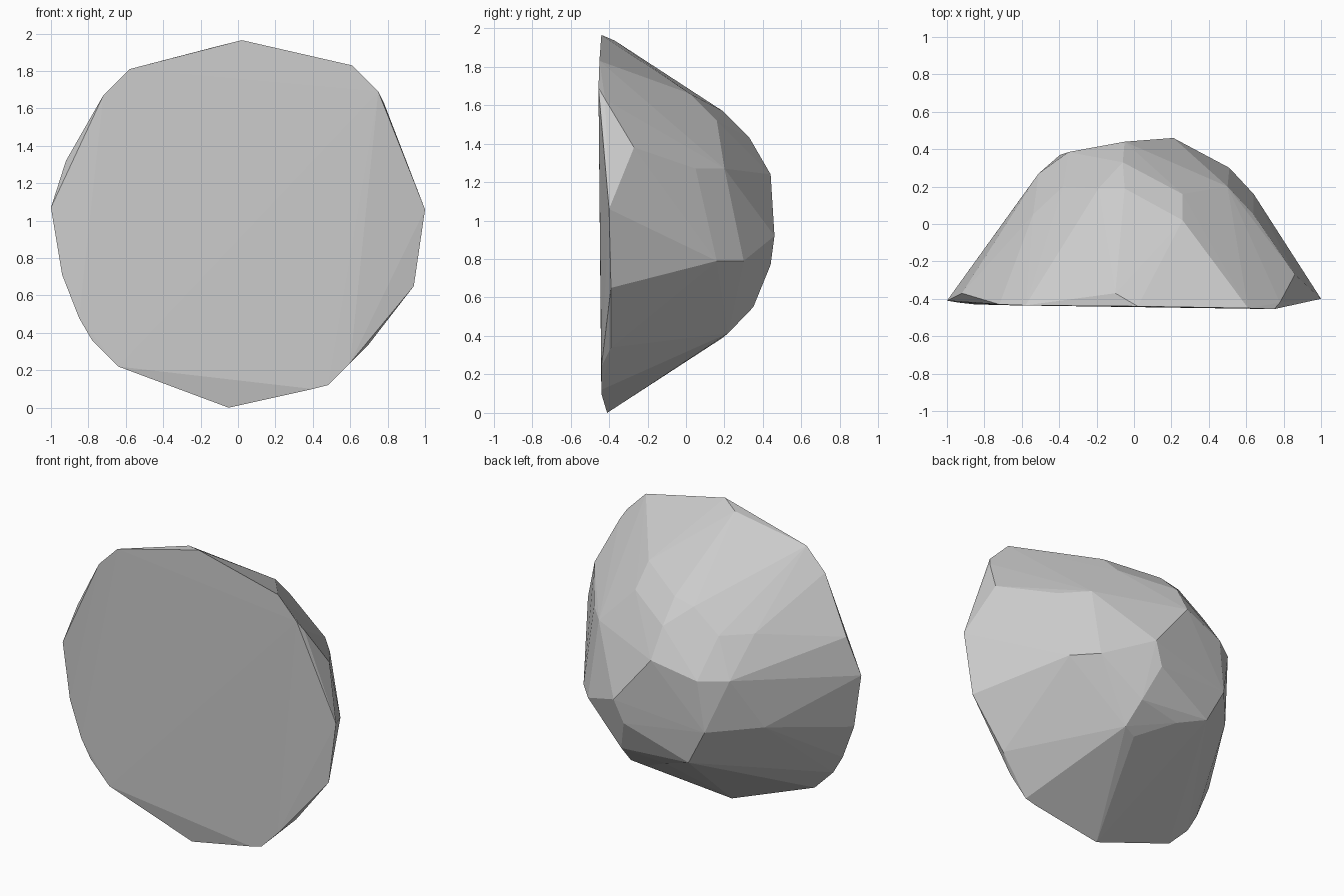
import bpy, bmesh

# Flat front rim of the boulder, clockwise from the top
rim = [
    (0.02, -0.44, 1.965), (0.61, -0.45, 1.83), (0.75, -0.455, 1.69),
    (0.78, -0.42, 1.63), (1.0, -0.40, 1.06), (0.94, -0.39, 0.65),
    (0.70, -0.39, 0.34), (0.60, -0.44, 0.24), (0.48, -0.44, 0.12),
    (0.40, -0.44, 0.10), (-0.05, -0.41, 0.0), (-0.64, -0.435, 0.22),
    (-0.78, -0.43, 0.36), (-0.85, -0.43, 0.48), (-0.94, -0.42, 0.71),
    (-1.0, -0.41, 1.07), (-0.92, -0.37, 1.32), (-0.72, -0.43, 1.67),
    (-0.58, -0.435, 1.81), (-0.10, -0.37, 1.935),
]

# Corners of the chipped, rounded back
upper_back = [
    (0.86, -0.27, 1.38), (0.92, -0.33, 1.22), (0.26, 0.02, 1.66),
    (0.26, 0.16, 1.52), (0.64, 0.05, 1.27), (0.50, 0.20, 1.27),
    (-0.05, 0.19, 1.57), (-0.06, 0.33, 1.43), (-0.05, 0.44, 1.24),
    (-0.19, 0.19, 1.54), (-0.36, 0.0, 1.50), (-0.38, 0.20, 1.40),
    (-0.54, 0.05, 1.40), (-0.35, 0.385, 1.16), (-0.51, 0.27, 1.16),
]
lower_back = [
    (0.64, 0.16, 0.79), (0.51, 0.30, 0.79), (0.21, 0.46, 0.92),
    (0.15, 0.44, 0.77), (0.23, 0.35, 0.55), (0.25, 0.22, 0.415),
    (0.16, 0.19, 0.39), (-0.07, 0.315, 0.515), (-0.27, 0.36, 0.59),
    (-0.395, 0.37, 0.825), (-0.64, 0.09, 0.82),
]

# Wrap the corners in a faceted convex shell
bm = bmesh.new()
for p in rim + upper_back + lower_back:
    bm.verts.new(p)
result = bmesh.ops.convex_hull(bm, input=bm.verts[:])
loose = [v for v in bm.verts if not v.link_faces]
bmesh.ops.delete(bm, geom=loose, context='VERTS')
bmesh.ops.recalc_face_normals(bm, faces=bm.faces[:])

mesh = bpy.data.meshes.new("boulder")
bm.to_mesh(mesh)
bm.free()
boulder = bpy.data.objects.new("boulder", mesh)
bpy.context.collection.objects.link(boulder)
